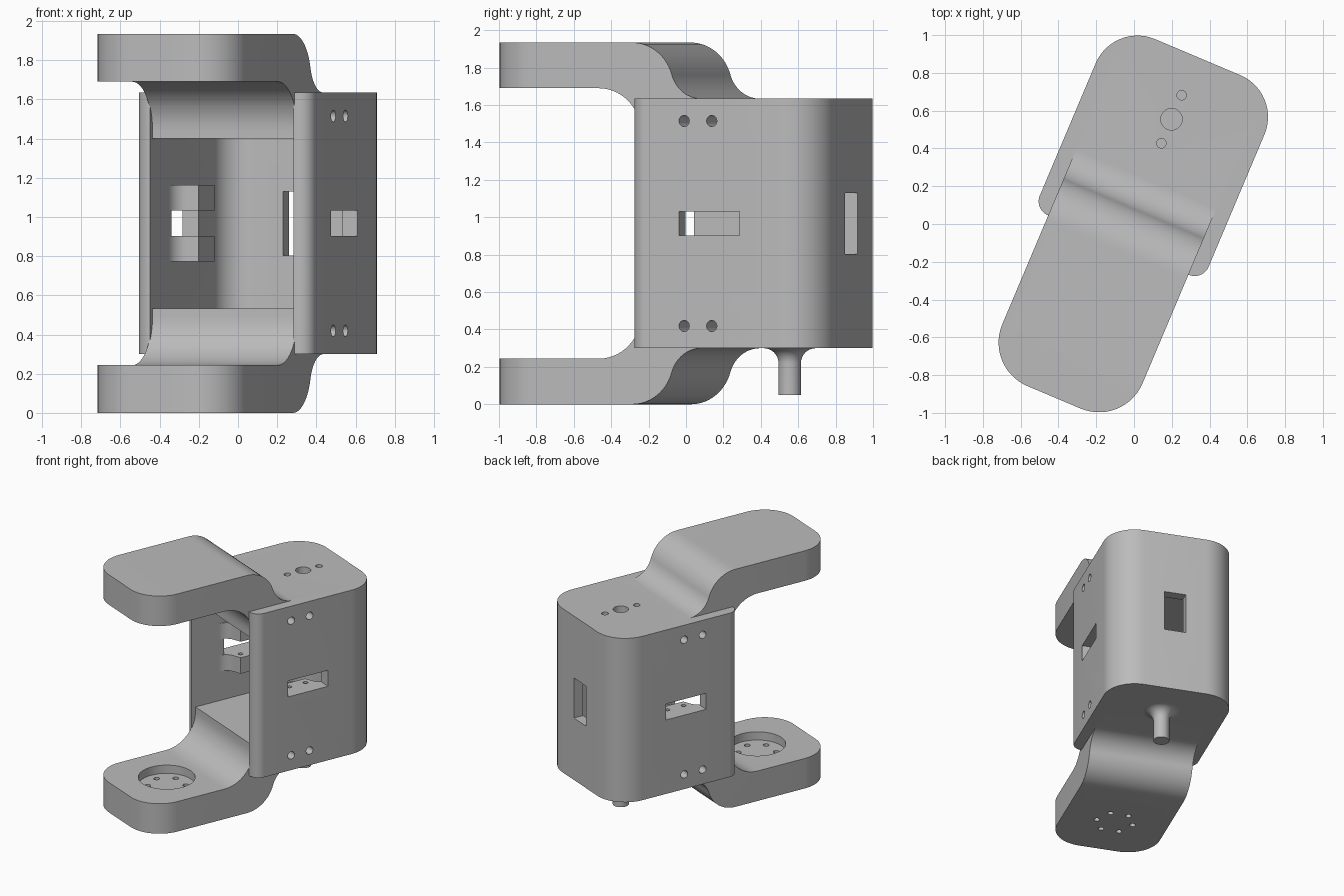
import bpy, bmesh, math
from mathutils import Vector, Matrix

if "Cube" in bpy.data.objects:
    bpy.data.objects.remove(bpy.data.objects["Cube"])

grey = bpy.data.materials.new("plain_grey")
grey.use_nodes = True
COLOUR = (0.5, 0.5, 0.5, 1)
grey.diffuse_color = COLOUR
grey.node_tree.nodes["Principled BSDF"].inputs["Base Color"].default_value = COLOUR

# Local frame: x across, y along the bracket, z from mid height
TURN = math.radians(-22.9)
PLACE = Matrix.Rotation(TURN, 4, 'Z') @ Matrix.Translation((-0.033, 0, 0))
PLACE = Matrix.Translation((0, 0, 0.967)) @ PLACE
BOX, BAY, TOP, DECK, CEIL = 0.485, 0.398, 0.967, 0.667, 0.433


def outline(corners, steps=14):
    """Polygon whose corners (a, b, radius) are rounded."""
    pts = []
    for i, c in enumerate(corners):
        p, r = Vector(c[:2]), (c[2] if len(c) > 2 else 0)
        if not r:
            pts.append(p)
            continue
        d0 = (Vector(corners[i - 1][:2]) - p).normalized()
        d1 = (Vector(corners[(i + 1) % len(corners)][:2]) - p).normalized()
        half = d0.angle(d1) / 2
        centre = p + (d0 + d1).normalized() * (r / math.sin(half))
        start = p + d0 * (r / math.tan(half)) - centre
        end = p + d1 * (r / math.tan(half)) - centre
        sweep = start.angle(end)
        for k in range(steps + 1):
            t = k / steps
            pts.append(centre + (start * math.sin((1 - t) * sweep)
                                 + end * math.sin(t * sweep)) / math.sin(sweep))
    return pts


def make(name, bm):
    bmesh.ops.recalc_face_normals(bm, faces=bm.faces)
    mesh = bpy.data.meshes.new(name)
    bm.to_mesh(mesh)
    bm.free()
    mesh.materials.append(grey)
    ob = bpy.data.objects.new(name, mesh)
    bpy.context.collection.objects.link(ob)
    return ob


def prism(name, corners, lo, hi, axis='Z'):
    """Extrude an outline along z, or a (y, z) profile along x."""
    bm = bmesh.new()
    place = (lambda p, h: (p.x, p.y, h)) if axis == 'Z' else (lambda p, h: (h, p.x, p.y))
    face = bm.faces.new([bm.verts.new(place(p, lo)) for p in outline(corners)])
    new = bmesh.ops.extrude_face_region(bm, geom=[face])["geom"]
    shift = (0, 0, hi - lo) if axis == 'Z' else (hi - lo, 0, 0)
    bmesh.ops.translate(bm, vec=shift, verts=[g for g in new if isinstance(g, bmesh.types.BMVert)])
    return make(name, bm)


def block(name, x0, x1, y0, y1, z0, z1):
    return prism(name, [(x0, y0), (x1, y0), (x1, y1), (x0, y1)], z0, z1)


def rod(name, r, x, y, z, depth, axis='Z', sides=32):
    bm = bmesh.new()
    bmesh.ops.create_cone(bm, cap_ends=True, segments=sides, radius1=r, radius2=r, depth=depth)
    if axis == 'X':
        bmesh.ops.rotate(bm, verts=bm.verts, matrix=Matrix.Rotation(math.pi / 2, 3, 'Y'))
    bmesh.ops.translate(bm, verts=bm.verts, vec=(x, y, z))
    return make(name, bm)


def combine(ob, other, op='DIFFERENCE'):
    mod = ob.modifiers.new("cut", 'BOOLEAN')
    mod.operation, mod.object, mod.solver = op, other, 'EXACT'
    bpy.context.view_layer.objects.active = ob
    bpy.ops.object.modifier_apply(modifier=mod.name)
    bpy.data.objects.remove(other)


def finish(ob):
    ob.data.transform(PLACE)
    bpy.ops.object.select_all(action='DESELECT')
    ob.select_set(True)
    bpy.context.view_layer.objects.active = ob
    bpy.ops.object.shade_smooth_by_angle(angle=math.radians(25))


# U-shaped housing: two side plates and a back wall
housing = prism("bracket_body", [(-BOX, -0.135, 0.08), (BOX, -0.135, 0.08),
                                 (BOX, 0.945, 0.24), (-BOX, 0.945, 0.24)], -DECK, DECK)
combine(housing, prism("bay", [(-BAY, -0.5), (BAY, -0.5), (BAY, 0.865, 0.16),
                               (-BAY, 0.865, 0.16)], -1, 1))

# Upper and lower arms, each curving out from a solid end block
for s in (1, -1):
    profile = [(-1.2, TOP), (-1.2, 0.723), (-0.1, 0.723, 0.25), (-0.1, CEIL),
               (0.88, CEIL), (0.88, DECK), (0.112, DECK, 0.179), (0.022, TOP, 0.239)]
    arm = prism("arm", [(c[0], s * c[1], *c[2:]) for c in profile], -0.403, 0.403, 'X')
    combine(arm, prism("arm_plan", [(-0.403, -1.01, 0.25), (0.403, -1.01, 0.25),
                                    (0.403, 2), (-0.403, 2)], -1.5, 1.5), 'INTERSECT')
    combine(housing, arm, 'UNION')

# Lower arm: round recess with a ring of screw holes
combine(housing, rod("recess", 0.21, 0, -0.6, -0.69, 0.2, sides=64))
for k in range(6):
    a = k * math.pi / 3
    combine(housing, rod("screw", 0.022, 0.14 * math.cos(a), -0.6 + 0.14 * math.sin(a),
                         -0.9, 0.4, sides=16))
# Upper arm: blind socket underneath
combine(housing, rod("socket", 0.068, 0, -0.6, 0.76, 0.2))

# Deck holes
for r, y in ((0.057, 0.588), (0.025, 0.45), (0.025, 0.726)):
    combine(housing, rod("deck_hole", r, 0, y, 0.6, 0.5))

# Side plate slots and bolt holes, back wall slot
for s in (1, -1):
    combine(housing, block("slot", s * BAY - 0.15, s * BAY + 0.15, 0.15, 0.5, -0.065, 0.065))
    for y in (0.18, 0.34):
        for z in (0.548, -0.548):
            combine(housing, rod("bolt", 0.03, s * BOX, y, z, 0.3, 'X', 24))
combine(housing, block("back_slot", -0.083, 0.083, 0.8, 1, -0.163, 0.163))
finish(housing)

# Mounting shelves above and below each side slot
for s, side in ((1, "left"), (-1, "right")):
    for z, level in ((0.13, "upper"), (-0.13, "lower")):
        plan = [(0.43, 0.05), (0.398, 0.05), (0.398, 0.17, 0.1), (0.28, 0.22),
                (0.28, 0.43), (0.398, 0.48, 0.1), (0.398, 0.6), (0.43, 0.6)]
        shelf = prism(f"{level}_{side}_shelf", [(s * c[0], *c[1:]) for c in plan],
                      z - 0.065, z + 0.065)
        for y in (0.255, 0.395):
            combine(shelf, rod("shelf_hole", 0.018, s * 0.34, y, z, 0.4, sides=16))
        finish(shelf)

# Pivot peg with a flared root under the housing
bm = bmesh.new()
flare = [(0.06 + 0.08 * (1 - math.cos(a)), -DECK - 0.08 * (1 - math.sin(a)))
         for a in (k * math.pi / 20 for k in range(11))]
path = [(0, -0.917), (0.06, -0.917)] + flare + [(0, -DECK)]
verts = [bm.verts.new((r, 0, z)) for r, z in path]
edges = [bm.edges.new(pair) for pair in zip(verts, verts[1:])]
bmesh.ops.spin(bm, geom=verts + edges, cent=(0, 0, 0), axis=(0, 0, 1),
               angle=2 * math.pi, steps=40, use_merge=True)
bmesh.ops.remove_doubles(bm, verts=bm.verts, dist=0.0001)
bmesh.ops.translate(bm, verts=bm.verts, vec=(0, 0.588, 0))
finish(make("pivot_peg", bm))
